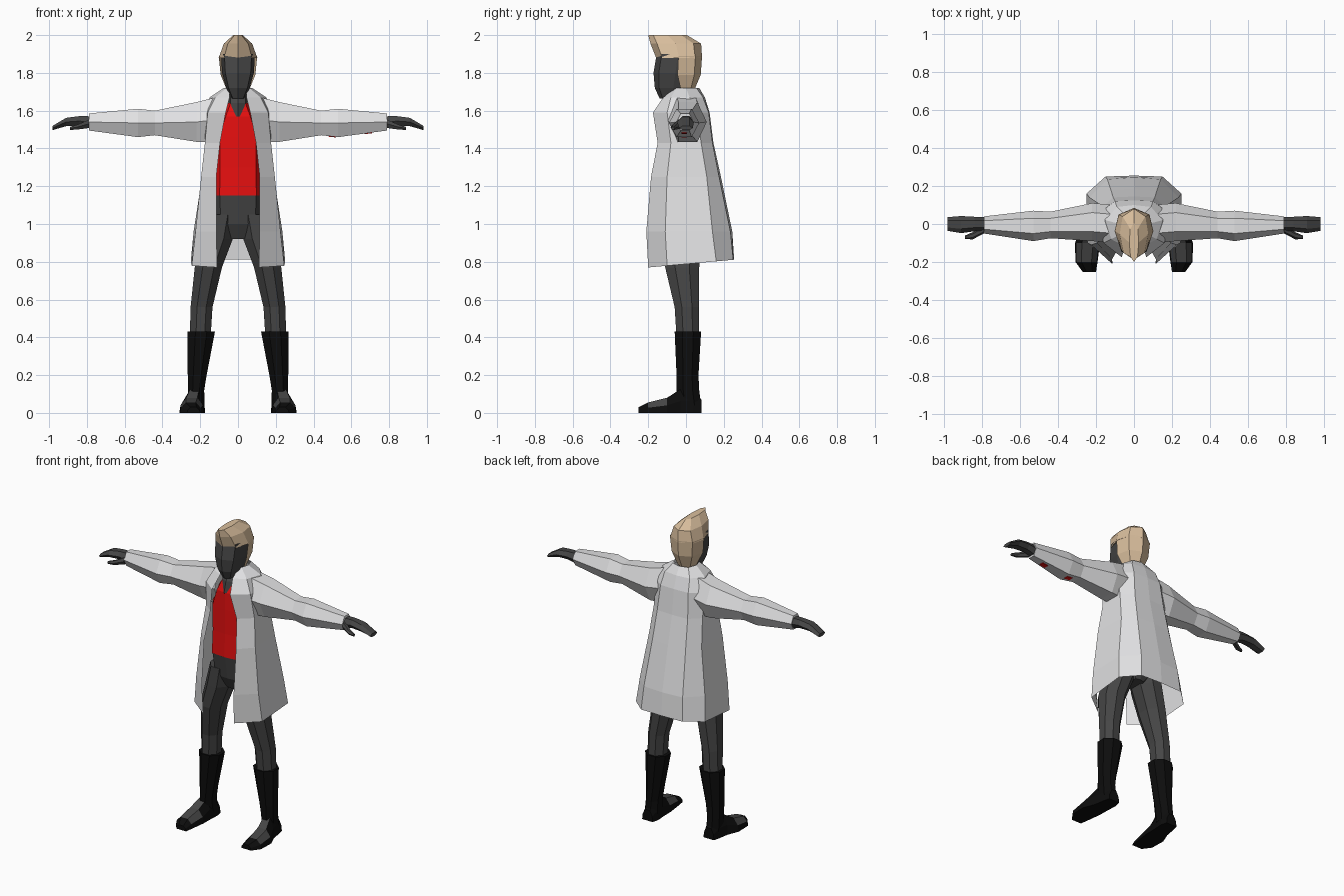
import bpy
import bmesh
from math import sin, cos, pi
from mathutils import Vector

if "Cube" in bpy.data.objects:
    bpy.data.objects.remove(bpy.data.objects["Cube"], do_unlink=True)


def make_material(name, red, green, blue):
    mat = bpy.data.materials.new(name)
    mat.use_nodes = True
    colour = (red, green, blue, 1)
    mat.diffuse_color = colour
    mat.node_tree.nodes["Principled BSDF"].inputs["Base Color"].default_value = colour
    return mat


suit_grey = make_material("dark grey suit", .06, .06, .06)
shirt_red = make_material("red shirt", .8, .005, .005)
coat_white = make_material("pale grey coat", .75, .75, .76)
hair_tan = make_material("tan hair", .7, .52, .34)
boot_black = make_material("black boots", .004, .004, .004)


def finish(bm, name, mats, mirror=True):
    """Turn a bmesh into a flat shaded object, mirrored across x."""
    mesh = bpy.data.meshes.new(name)
    bm.to_mesh(mesh)
    bm.free()
    for mat in mats:
        mesh.materials.append(mat)
    obj = bpy.data.objects.new(name, mesh)
    bpy.context.collection.objects.link(obj)
    if mirror:
        mod = obj.modifiers.new("Mirror", "MIRROR")
        mod.use_clip = True
        mod.merge_threshold = .0005
    return obj


def loft(name, mats, axis, rings, outline, paint=None):
    """Sweep an outline along an axis; ring = position, centre u, v, radius u, v."""
    bm = bmesh.new()
    order = {"x": (0, 1, 2), "y": (1, 2, 0), "z": (2, 0, 1)}[axis]
    rows = []
    for pos, cu, cv, ru, rv in rings:
        row = []
        for u, v in outline:
            co = Vector()
            co[order[0]], co[order[1]], co[order[2]] = pos, cu + ru * u, cv + rv * v
            row.append(bm.verts.new(co))
        rows.append(row)
    count = len(outline)
    for low, high in zip(rows, rows[1:]):
        for i in range(count):
            j = (i + 1) % count
            bm.faces.new((low[i], low[j], high[j], high[i]))
    bm.faces.new(rows[0])
    bm.faces.new(rows[-1])
    bmesh.ops.recalc_face_normals(bm, faces=bm.faces[:])
    if paint:
        for face in bm.faces:
            face.material_index = paint(face)
    return finish(bm, name, mats)


def shell(name, mat, levels, capped=True):
    """Skin half outlines, front to back, stacked upwards; mirrored to a whole."""
    bm = bmesh.new()
    rows = [[bm.verts.new(p) for p in level] for level in levels]
    for low, high in zip(rows, rows[1:]):
        for i in range(len(low) - 1):
            bm.faces.new((low[i], low[i + 1], high[i + 1], high[i]))
    if capped:
        bm.faces.new(rows[0][::-1])
        bm.faces.new(rows[-1])
    return finish(bm, name, [mat])


def fitted(outline, levels):
    """Scale one half outline to each level's height, half width, front and back."""
    return [[(x * half, front + t * (back - front), z) for x, t in outline]
            for z, half, front, back in levels]


def polygon(sides, phase=0):
    points = [(cos(phase + 2 * pi * i / sides), sin(phase + 2 * pi * i / sides))
              for i in range(sides)]
    wide = max(p[0] for p in points)
    tall = max(p[1] for p in points)
    return [(u / wide, v / tall) for u, v in points]


hexagon = polygon(6)
octagon = polygon(8, pi / 8)
trunk = [(0, 0), (.65, .04), (1, .4), (1, .7), (.6, .95), (0, 1)]
skull = [(0, 0), (.8, .12), (1, .5), (.75, .88), (0, 1)]

# Torso, pelvis and neck
shell("shirt", shirt_red, fitted(trunk, [
    (1.15, .15, -.14, .09), (1.3, .145, -.135, .09),
    (1.46, .15, -.135, .1), (1.57, .1, -.135, .08), (1.64, .06, -.11, .06)]))
shell("pelvis", suit_grey, fitted(trunk, [
    (.92, .05, -.07, .06), (1.0, .14, -.11, .09), (1.15, .148, -.135, .09)]))
shell("neck", suit_grey, fitted(skull, [
    (1.57, .02, -.145, 0), (1.64, .05, -.125, .04), (1.72, .05, -.08, .03)]))

# Head and swept hair
shell("head", suit_grey, fitted(skull, [
    (1.665, .035, -.14, 0), (1.72, .062, -.165, .03),
    (1.8, .084, -.172, .06), (1.9, .09, -.155, .07)]))
crown = [(0, 0), (.72, .13), (1, .5), (.8, .85), (0, 1)]
shell("hair_crown", hair_tan, fitted(crown, [
    (1.88, .102, -.158, .085), (1.955, .075, -.188, .08), (2.0, .025, -.2, .005)]))
nape = [(1, 0), (.8, .72), (0, 1)]
shell("hair_back", hair_tan, fitted(nape, [
    (1.7, .055, -.025, .04), (1.79, .092, -.045, .078),
    (1.89, .102, -.04, .085)]), capped=False)

# Open coat: half outlines in hundredths, lapel edge round to the spine
coat_rows = [
    (77, (11, -20), (24.5, -10), (25, 16), (15, 25), (0, 25.5)),
    (96, (11.5, -21), (22.5, -11), (23.5, 14), (14, 23.5), (0, 24.5)),
    (125, (11.5, -18.5), (19.5, -10), (19, 11), (12, 17.5), (0, 18.5)),
    (143, (9.5, -15), (17.5, -8), (17.5, 8), (11, 14), (0, 14.5)),
    (159, (6.5, -17.5), (16, -10), (18, 6), (10, 12), (0, 12.5)),
    (167, (4.5, -12), (12, -8), (15, 2), (9, 9), (0, 10)),
    (172, (4.5, -6), (6, -5), (7.5, 0), (5.5, 5.5), (0, 7))]
coat_levels = []
for z, *points in coat_rows:
    tilt = .09 if z < 80 else 0      # the hem rises towards the back
    coat_levels.append([(x / 100, y / 100, (z + tilt * (y + 20)) / 100)
                        for x, y in points])
shell("coat", coat_white, coat_levels, capped=False)

# Sleeves, hands and thumbs
loft("sleeves", [coat_white], "x", [
    (.1, 0, 1.555, .1, .12), (.22, .01, 1.54, .1, .105), (.44, -.005, 1.535, .07, .065),
    (.53, -.01, 1.535, .08, .075), (.79, -.005, 1.54, .045, .045)], hexagon)
loft("hands", [suit_grey], "x", [
    (.76, 0, 1.535, .035, .035), (.84, 0, 1.545, .038, .026),
    (.91, -.003, 1.54, .045, .022), (.982, 0, 1.508, .036, .011)], hexagon)
loft("thumbs", [suit_grey], "x", [
    (.79, -.03, 1.53, .02, .022), (.85, -.062, 1.513, .019, .013),
    (.89, -.07, 1.506, .009, .008)], hexagon)

# Red patches under the left sleeve
for x, z, slope in ((.5, 1.464, .1), (.69, 1.482, -.134)):
    bm = bmesh.new()
    bmesh.ops.create_cube(bm, size=1)
    bmesh.ops.scale(bm, vec=(.04, .03, .008), verts=bm.verts[:])
    patch = finish(bm, "sleeve_patch", [shirt_red], mirror=False)
    patch.location = (x, -.01, z)
    patch.rotation_euler.y = slope

# Legs and tall boots
loft("legs", [suit_grey], "z", [
    (.4, .2, .01, .055, .06), (.56, .193, .005, .058, .065),
    (.77, .157, -.02, .072, .09), (.92, .11, -.015, .082, .1),
    (1.05, .085, -.015, .075, .1)], octagon)
loft("boot_shafts", [boot_black], "z", [
    (.04, .222, .02, .045, .06), (.12, .222, .01, .043, .06),
    (.2, .216, .008, .05, .058), (.43, .195, .01, .073, .07)], octagon)


def instep_colour(face):
    middle = face.calc_center_median()
    return int(face.normal.z > .5 and -.2 < middle.y < 0)


# Feet, with grey panels on the instep
sole = [(-1, -1), (-1, 1), (0, .9), (1, .45), (1, -.45), (0, -.9)]
loft("feet", [boot_black, suit_grey], "y", [
    (y, high / 2, x, high / 2, wide) for y, x, high, wide in (
        (-.252, .235, .03, .035), (-.2, .25, .055, .058), (-.1, .245, .08, .066),
        (-.03, .23, .125, .052), (.04, .222, .12, .048), (.082, .222, .07, .038))],
    sole, instep_colour)
